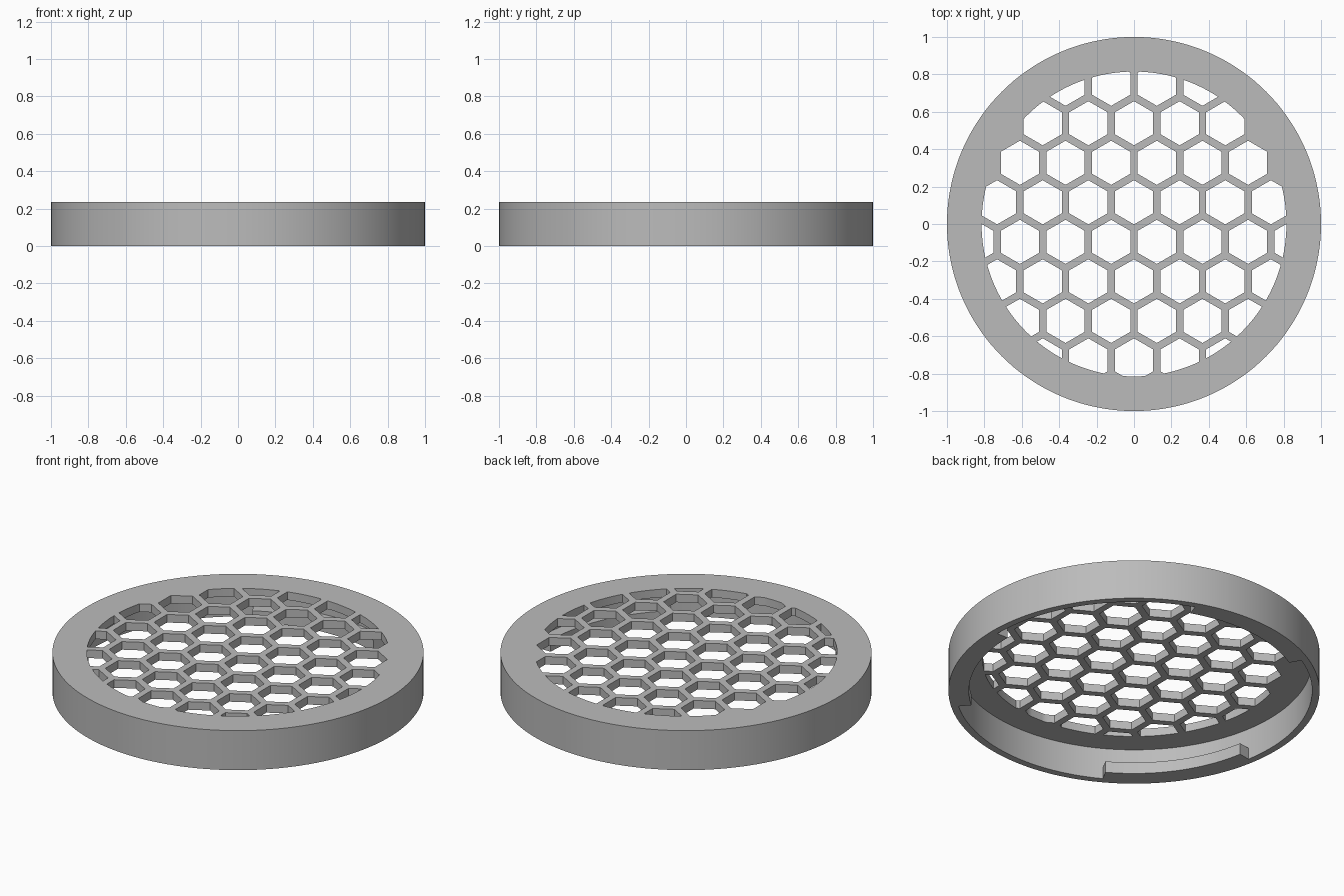
import bpy
import bmesh
from math import cos, sin, pi, radians, hypot

SEGMENTS = 144
TOP, CEILING = 0.235, 0.187
OUTER, INNER, LUG_INNER, GRILLE = 1.0, 0.96, 0.89, 0.815
PITCH, HEX_RADIUS = 0.244, 0.118

cube = bpy.data.objects.get("Cube")
if cube:
    bpy.data.objects.remove(cube, do_unlink=True)

grey = bpy.data.materials.new("light grey plastic")
grey.use_nodes = True
grey.diffuse_color = (0.5, 0.5, 0.5, 1)
grey.node_tree.nodes["Principled BSDF"].inputs["Base Color"].default_value = (0.5, 0.5, 0.5, 1)


def extrude_outline(bm, outline, z0, z1):
    """Closed prism from an anticlockwise outline."""
    low = [bm.verts.new((x, y, z0)) for x, y in outline]
    high = [bm.verts.new((x, y, z1)) for x, y in outline]
    bm.faces.new(low[::-1])
    bm.faces.new(high)
    for i in range(len(outline)):
        j = (i + 1) % len(outline)
        bm.faces.new((low[i], low[j], high[j], high[i]))


def circle(radius, sides, cx=0, cy=0, start=0):
    angles = [start + 2 * pi * i / sides for i in range(sides)]
    return [(cx + radius * cos(a), cy + radius * sin(a)) for a in angles]


def make_object(name, outlines, z0, z1):
    bm = bmesh.new()
    for outline in outlines:
        extrude_outline(bm, outline, z0, z1)
    mesh = bpy.data.meshes.new(name)
    bm.to_mesh(mesh)
    bm.free()
    mesh.materials.append(grey)
    obj = bpy.data.objects.new(name, mesh)
    bpy.context.collection.objects.link(obj)
    return obj


def select_only(obj):
    bpy.ops.object.select_all(action='DESELECT')
    obj.select_set(True)
    bpy.context.view_layer.objects.active = obj


def boolean(obj, cutter, operation):
    mod = obj.modifiers.new("cut", 'BOOLEAN')
    mod.operation = operation
    mod.solver = 'EXACT'
    mod.object = cutter
    select_only(obj)
    bpy.ops.object.modifier_apply(modifier=mod.name)
    bpy.data.objects.remove(cutter, do_unlink=True)


# Cap: a shallow cup, open underneath
cap = make_object("grille_cap", [circle(OUTER, SEGMENTS)], 0, TOP)
cavity = make_object("cavity_cutter", [circle(INNER, SEGMENTS)], -0.1, CEILING)
boolean(cap, cavity, 'DIFFERENCE')

# Honeycomb openings, trimmed to the round grille area
hexagons = []
for row in range(-4, 4):
    y = 0.116 + row * PITCH * sin(pi / 3)
    for column in range(-4, 5):
        x = (column + 0.5 * (row % 2)) * PITCH
        if hypot(x, y) < 0.89:
            hexagons.append(circle(HEX_RADIUS, 6, x, y, pi / 2))
holes = make_object("hole_cutter", hexagons, 0.1, 0.3)
trim = make_object("trim_cutter", [circle(GRILLE, SEGMENTS)], 0.05, 0.35)
boolean(holes, trim, 'INTERSECT')
boolean(cap, holes, 'DIFFERENCE')
select_only(cap)
bpy.ops.object.shade_smooth_by_angle(angle=radians(30))

# Three bayonet lugs inside the lower rim
for number in range(3):
    start = 70 + 120 * number
    angles = [radians(start + 2.5 * i) for i in range(21)]
    outline = [(INNER * cos(a), INNER * sin(a)) for a in angles]
    outline += [(LUG_INNER * cos(a), LUG_INNER * sin(a)) for a in reversed(angles)]
    lug = make_object(f"bayonet_lug_{number + 1}", [outline], 0, 0.068)
    select_only(lug)
    bpy.ops.object.shade_smooth_by_angle(angle=radians(30))
